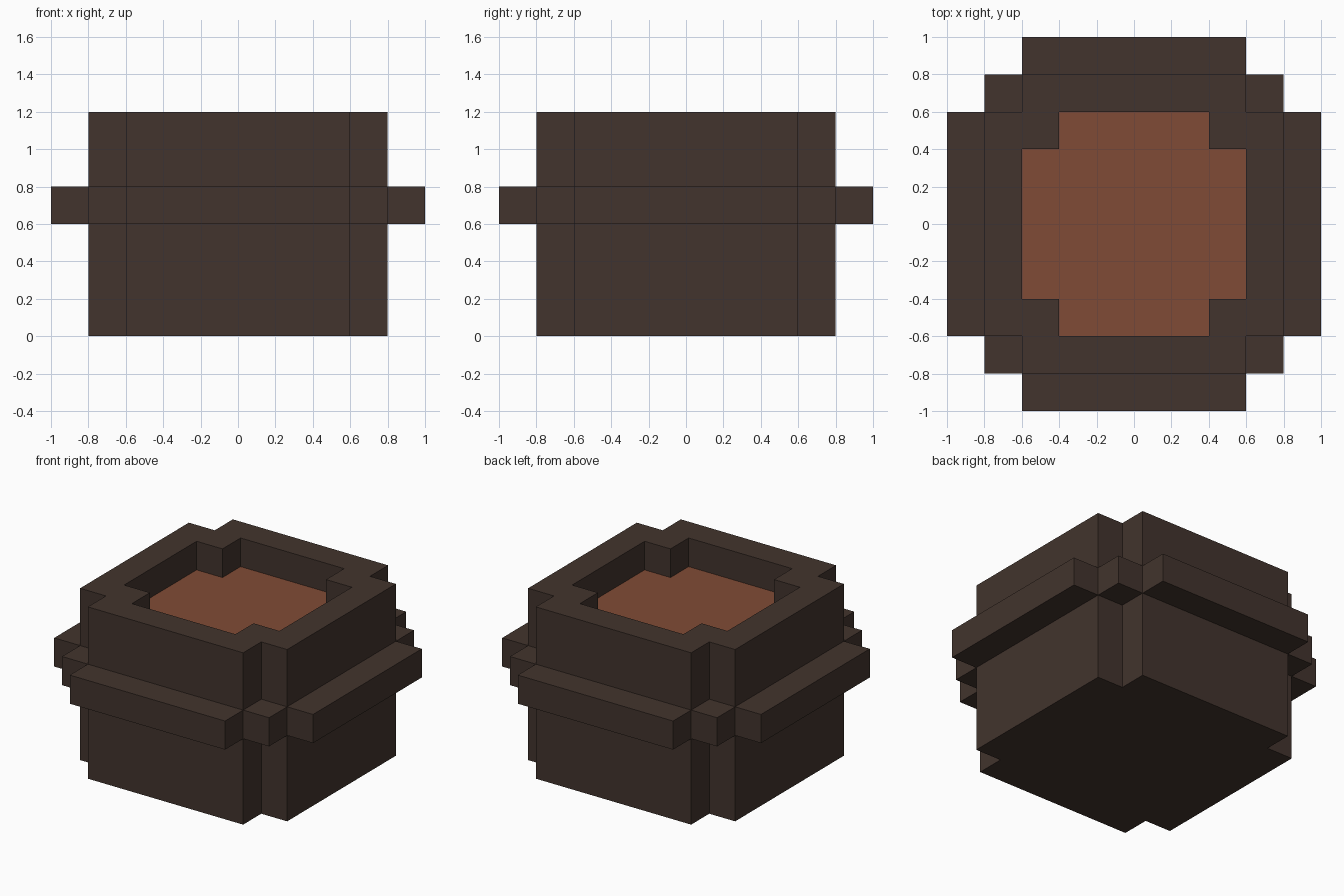
import bpy, bmesh, math
from mathutils import Matrix

cube = bpy.data.objects.get("Cube")
if cube:
    bpy.data.objects.remove(cube, do_unlink=True)


def material(name, rgb):
    m = bpy.data.materials.new(name)
    m.use_nodes = True
    m.diffuse_color = (*rgb, 1)
    m.node_tree.nodes["Principled BSDF"].inputs["Base Color"].default_value = (*rgb, 1)
    return m


dark_brown = material("dark_brown", (0.0545, 0.0343, 0.0262))
soup_red = material("soup_red_brown", (0.216, 0.0704, 0.0369))


def finish(bm, name, mat):
    bmesh.ops.recalc_face_normals(bm, faces=bm.faces)
    me = bpy.data.meshes.new(name)
    bm.to_mesh(me)
    bm.free()
    me.materials.append(mat)
    ob = bpy.data.objects.new(name, me)
    bpy.context.collection.objects.link(ob)
    return ob


def cross(bm, long, short, z):
    """Ring of 12 vertices: a square with notched corners."""
    quadrant = [(long, short), (short, short), (short, long)]
    ring = []
    for k in range(4):
        c, s = [(1, 0), (0, 1), (-1, 0), (0, -1)][k]
        ring += [bm.verts.new((c * x - s * y, s * x + c * y, z)) for x, y in quadrant]
    return ring


def loft(name, sections, mat):
    """Join cross-shaped rings in order and cap both ends."""
    bm = bmesh.new()
    rings = [cross(bm, *s) for s in sections]
    for a, b in zip(rings, rings[1:]):
        for i in range(12):
            j = (i + 1) % 12
            bm.faces.new((a[i], a[j], b[j], b[i]))
    bm.faces.new(rings[0])
    bm.faces.new(rings[-1])
    return finish(bm, name, mat)


def box(name, lo, hi, mat, turn=0):
    bm = bmesh.new()
    bmesh.ops.create_cube(bm, size=1)
    for v in bm.verts:
        v.co = [hi[i] if v.co[i] > 0 else lo[i] for i in range(3)]
    bmesh.ops.rotate(bm, verts=bm.verts, matrix=Matrix.Rotation(turn, 3, 'Z'))
    return finish(bm, name, mat)


# Pot: outer wall, flat rim, inner wall, cavity floor
loft("pot", [(0.8, 0.6, 0), (0.8, 0.6, 1.2), (0.6, 0.4, 1.2), (0.6, 0.4, 0.9)], dark_brown)

# Contents filling the cavity
loft("soup", [(0.6, 0.4, 0.9), (0.6, 0.4, 1.0)], soup_red)

# Band around the pot: one bar per side, one block per notched corner
for k, side in enumerate(("left", "back", "right", "front")):
    box(f"band_bar_{side}", (0.8, -0.6, 0.6), (1.0, 0.6, 0.8), dark_brown, k * math.pi / 2)
for k, corner in enumerate(("back_left", "back_right", "front_right", "front_left")):
    box(f"band_corner_{corner}", (0.6, 0.6, 0.6), (0.8, 0.8, 0.8), dark_brown, k * math.pi / 2)
